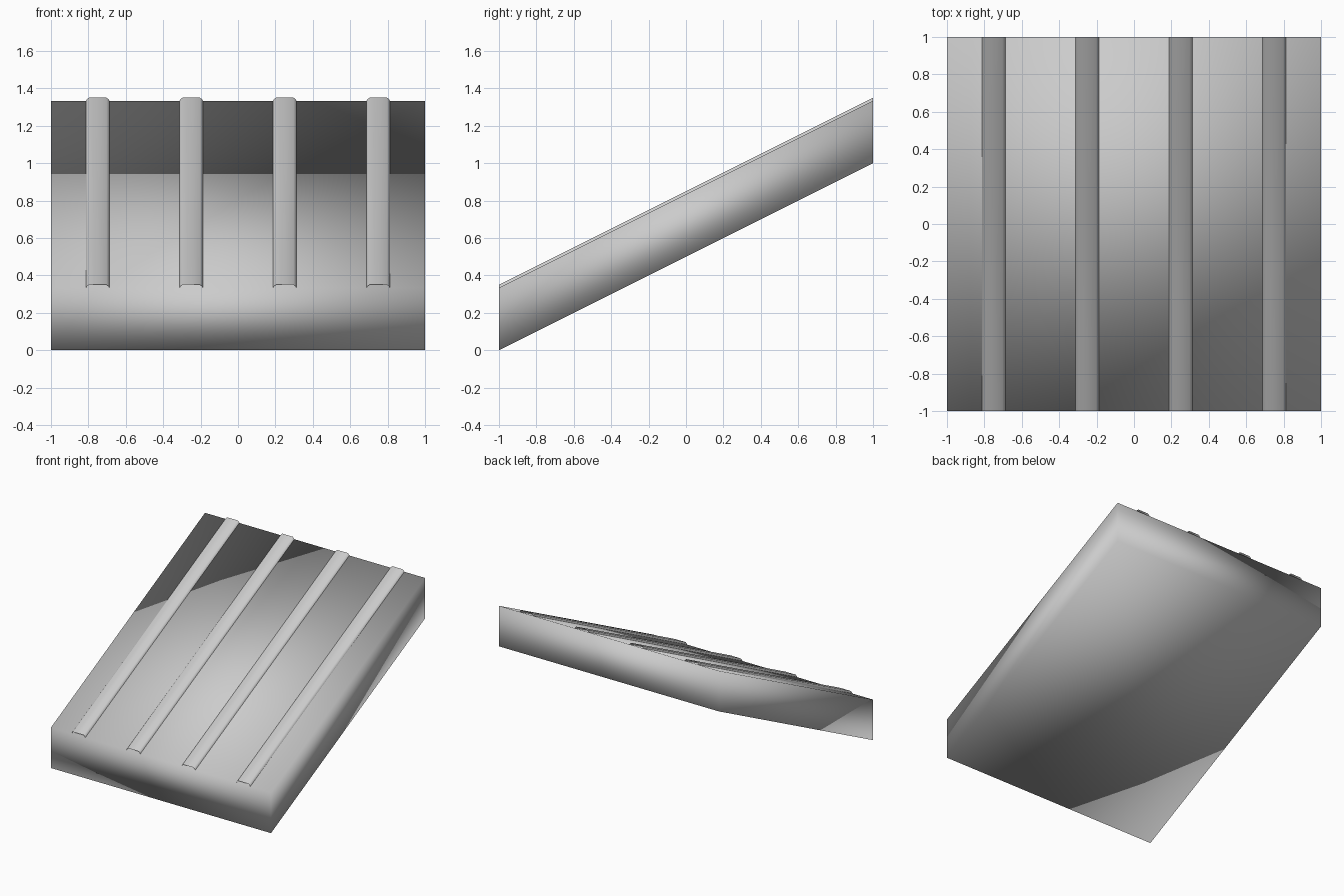
import bpy

if "Cube" in bpy.data.objects:
    bpy.data.objects.remove(bpy.data.objects["Cube"])

SLOPE = 0.5      # rise per unit of depth
THICK = 0.333    # vertical thickness of the slab


def sloped_prism(name, profile, closed):
    """Sweep an (x, height) profile from the low front to the high back."""
    n = len(profile)
    verts = [(x, y, z + (y + 1) * SLOPE) for y in (-1, 1) for x, z in profile]
    count = n if closed else n - 1
    faces = [(i, (i + 1) % n, (i + 1) % n + n, i + n) for i in range(count)]
    if closed:
        faces += [tuple(reversed(range(n))), tuple(range(n, 2 * n))]
    # profile runs clockwise or counter-clockwise: keep faces pointing outward
    faces = [tuple(reversed(f)) for f in faces]
    mesh = bpy.data.meshes.new(name)
    mesh.from_pydata(verts, [], faces)
    mesh.polygons.foreach_set("use_smooth", [True] * len(mesh.polygons))
    obj = bpy.data.objects.new(name, mesh)
    bpy.context.collection.objects.link(obj)
    return obj


# Sloping roof slab, softly shaded all round
sloped_prism("roof_slab", [(-1, 0), (-1, THICK), (1, THICK), (1, 0)], True)

# Four shallow raised seams running up the slope
for i in range(4):
    cx = -0.75 + 0.5 * i
    profile = [(cx + 0.062, THICK), (cx + 0.06, THICK + 0.006), (cx + 0.047, THICK + 0.017),
               (cx - 0.047, THICK + 0.017), (cx - 0.06, THICK + 0.006), (cx - 0.062, THICK)]
    profile.reverse()
    sloped_prism(f"roof_seam_{i + 1}", profile, False)
